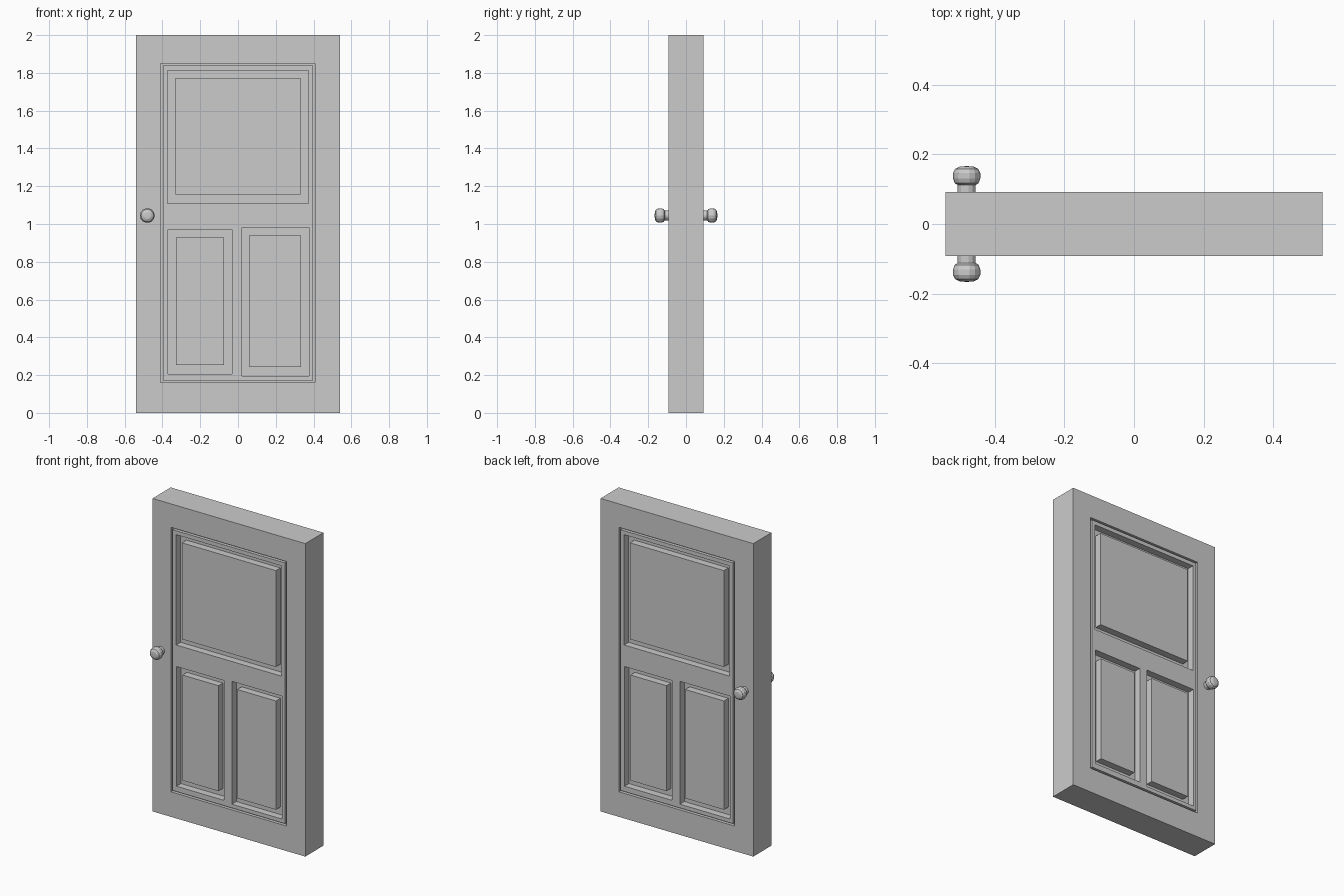
import bpy
import bmesh
import math
from mathutils import Vector, Matrix

cube = bpy.data.objects.get("Cube")
if cube:
    bpy.data.objects.remove(cube, do_unlink=True)

HALF_W, HALF_T, HEIGHT = 0.54, 0.092, 2.0

grey = bpy.data.materials.new("plain grey")
grey.use_nodes = True
grey.diffuse_color = (0.6, 0.6, 0.6, 1)
grey.node_tree.nodes["Principled BSDF"].inputs["Base Color"].default_value = (0.6, 0.6, 0.6, 1)


def make_object(name, bm):
    bmesh.ops.recalc_face_normals(bm, faces=bm.faces)
    mesh = bpy.data.meshes.new(name)
    bm.to_mesh(mesh)
    bm.free()
    mesh.materials.append(grey)
    obj = bpy.data.objects.new(name, mesh)
    bpy.context.collection.objects.link(obj)
    return obj


def add_groove(bm, outer, inner, depth, side):
    """Rectangular ring prism; rectangles are (x0, x1, z0, z1)."""
    def corners(rect, y):
        x0, x1, z0, z1 = rect
        return [bm.verts.new((side * x, side * y, z))
                for x, z in ((x0, z0), (x1, z0), (x1, z1), (x0, z1))]
    front, floor = -HALF_T - 0.05, -HALF_T + depth
    loops = [corners(outer, front), corners(outer, floor),
             corners(inner, floor), corners(inner, front)]
    for a, b in zip(loops, loops[1:] + loops[:1]):
        for i in range(4):
            j = (i + 1) % 4
            bm.faces.new((a[i], a[j], b[j], b[i]))


# Door slab
bm = bmesh.new()
bmesh.ops.create_cube(bm, size=1)
bmesh.ops.scale(bm, vec=(2 * HALF_W, 2 * HALF_T, HEIGHT), verts=bm.verts)
bmesh.ops.translate(bm, vec=(0, 0, HEIGHT / 2), verts=bm.verts)
door = make_object("door_slab", bm)

# Border groove and the three raised panels, the back turned half round
GROOVES = [
    ((-0.41, 0.408, 0.16, 1.85), (-0.398, 0.396, 0.172, 1.838), 0.02),
    ((-0.373, 0.373, 1.108, 1.813), (-0.332, 0.332, 1.156, 1.772), 0.045),
    ((-0.37, -0.033, 0.206, 0.971), (-0.329, -0.074, 0.254, 0.928), 0.045),
    ((0.021, 0.375, 0.196, 0.981), (0.058, 0.333, 0.244, 0.939), 0.045),
]
bm = bmesh.new()
for side in (1, -1):
    for outer, inner, depth in GROOVES:
        add_groove(bm, outer, inner, depth, side)
cutter = make_object("groove_cutter", bm)
cutter.hide_render = True

# Carve the grooves and discard the cutter
cut = door.modifiers.new("panel grooves", "BOOLEAN")
cut.operation = "DIFFERENCE"
cut.solver = "EXACT"
cut.object = cutter
bpy.context.view_layer.objects.active = door
bpy.ops.object.modifier_apply(modifier=cut.name)
bpy.data.objects.remove(cutter, do_unlink=True)

# Door knobs: (radius, distance from the door's middle)
KNOB = [(0, 0.08), (0.026, 0.08), (0.026, 0.112), (0.034, 0.117), (0.039, 0.13),
        (0.039, 0.146), (0.033, 0.158), (0.019, 0.165), (0, 0.166)]
for name, side in (("front_knob", -1), ("back_knob", 1)):
    bm = bmesh.new()
    verts = [bm.verts.new((r, side * y, 0)) for r, y in KNOB]
    edges = [bm.edges.new(pair) for pair in zip(verts, verts[1:])]
    bmesh.ops.spin(bm, geom=verts + edges, cent=(0, 0, 0), axis=(0, 1, 0),
                   angle=math.tau, steps=14)
    bmesh.ops.remove_doubles(bm, verts=bm.verts, dist=0.0005)
    knob = make_object(name, bm)
    knob.location = (-0.48, 0, 1.045)
